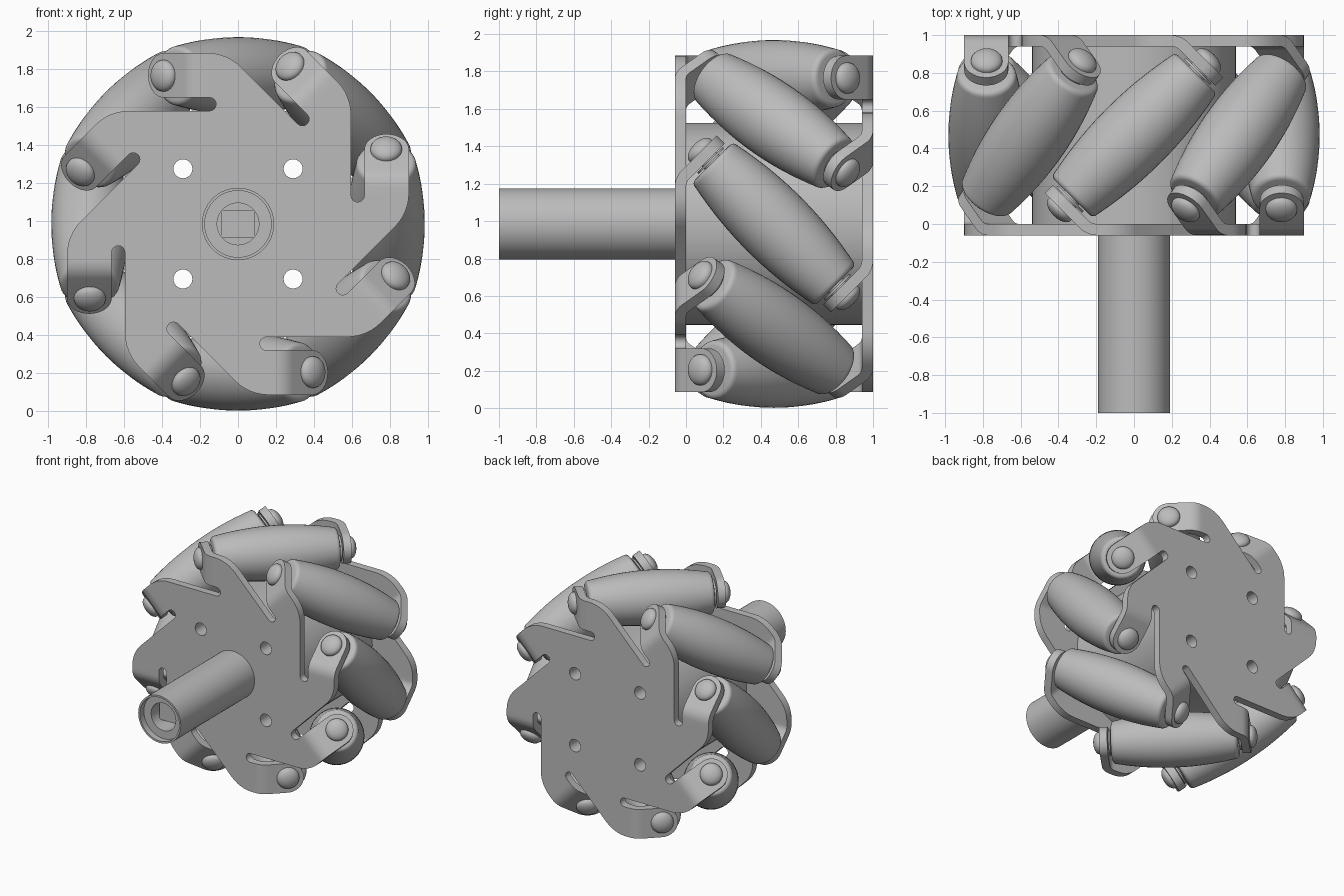
import bpy, bmesh
from math import sin, cos, pi, radians, tan
from mathutils import Matrix

if "Cube" in bpy.data.objects:
    bpy.data.objects.remove(bpy.data.objects["Cube"], do_unlink=True)

grey = bpy.data.materials.new("plain_grey")
grey.use_nodes = True
colour = (0.5, 0.5, 0.5, 1)
grey.diffuse_color = colour
grey.node_tree.nodes["Principled BSDF"].inputs["Base Color"].default_value = colour

COUNT = 8                 # rollers around the wheel
MID = 0.47                # middle of the wheel along y
THICK = 0.06              # plate thickness
CENTRE = Matrix.Translation((0, 0, 0.985))


def finish(name, bm, matrix, thickness=0):
    bmesh.ops.recalc_face_normals(bm, faces=bm.faces)
    mesh = bpy.data.meshes.new(name)
    bm.to_mesh(mesh)
    bm.free()
    mesh.materials.append(grey)
    ob = bpy.data.objects.new(name, mesh)
    bpy.context.collection.objects.link(ob)
    ob.matrix_world = matrix
    bpy.ops.object.select_all(action='DESELECT')
    bpy.context.view_layer.objects.active = ob
    ob.select_set(True)
    if thickness:
        mod = ob.modifiers.new("thickness", 'SOLIDIFY')
        mod.thickness, mod.offset = thickness, 0
        bpy.ops.object.modifier_apply(modifier=mod.name)
    bpy.ops.object.shade_smooth_by_angle(angle=radians(32))
    return ob


def copy(ob, name, matrix):
    twin = bpy.data.objects.new(name, ob.data)
    bpy.context.collection.objects.link(twin)
    twin.matrix_world = matrix
    return twin


def lathe(name, profile, matrix, steps=40):
    """Spin (radius, height) points around the local z axis."""
    bm = bmesh.new()
    verts = [bm.verts.new((r, 0, h)) for r, h in profile]
    edges = [bm.edges.new(pair) for pair in zip(verts, verts[1:])]
    bmesh.ops.spin(bm, geom=verts + edges, cent=(0, 0, 0), axis=(0, 0, 1),
                   angle=2 * pi, steps=steps)
    bmesh.ops.remove_doubles(bm, verts=bm.verts, dist=0.0005)
    return finish(name, bm, matrix)


def circle(r, x=0, z=0, n=24):
    return [(x + r * cos(2 * pi * i / n), z + r * sin(2 * pi * i / n)) for i in range(n)]


def sheet(outline, y):
    """Flat sheet with the four bolt holes; returns mesh and outline verts."""
    bm = bmesh.new()
    loops = [outline] + [circle(0.05, sx * 0.29, sz * 0.29)
                         for sx in (-1, 1) for sz in (-1, 1)]
    edges, rings = [], []
    for loop in loops:
        vs = [bm.verts.new((x, y, z)) for x, z in loop]
        edges += [bm.edges.new((vs[i - 1], vs[i])) for i in range(len(vs))]
        rings.append(vs)
    bmesh.ops.triangle_fill(bm, use_beauty=True, edges=edges, normal=(0, 1, 0))
    return bm, rings[0]


def turn(u, v, k):
    a = 2 * pi * k / COUNT
    return u * cos(a) - v * sin(a), u * sin(a) + v * cos(a)


# Side plate: eight arms, each with a relief slot and a tab bent by 45 degrees
OUTER, SLOT_OUT, SLOT_IN = 0.9, 0.665, 0.595
BEND_V, BEND_R, ROUND = 0.195, 0.1, 0.25
HALF = (OUTER - SLOT_OUT) / 2
ARC = BEND_R * pi / 4
TAB = 0.2245              # flat length from bend start to the screw
corner_v = OUTER - SLOT_IN * 2 ** 0.5 + ROUND * tan(pi / 8)
arm = [(OUTER - ROUND + ROUND * cos(a), corner_v + ROUND * sin(a))
       for a in [radians(-45 + 7.5 * i) for i in range(7)]]
base_index = len(arm)
arm += [(OUTER, BEND_V), (SLOT_OUT, BEND_V)]
slot_r = (SLOT_OUT - SLOT_IN) / 2
arm += [(SLOT_IN + slot_r + slot_r * cos(a), 0.15 - slot_r * sin(a))
        for a in [pi * i / 8 for i in range(9)]]


def bent(d):
    a = min(d / BEND_R, pi / 4)
    rest = max(d - ARC, 0) * cos(pi / 4)
    return BEND_V + BEND_R * sin(a) + rest, -THICK / 2 + BEND_R * (1 - cos(a)) + rest


rows = [(ARC * i / 6, HALF) for i in range(1, 7)]
rows += [(TAB + HALF * sin(t), HALF * cos(t)) for t in [radians(9.5 * i) for i in range(10)]]

bm, ring = sheet([turn(u, v, k) for k in range(COUNT) for u, v in arm], -THICK / 2)
for k in range(COUNT):
    start = k * len(arm) + base_index
    last = ring[start], ring[start + 1]
    for d, half in rows:
        v, y = bent(d)
        row = []
        for side in (1, -1):
            x, z = turn(OUTER - HALF + side * half, v, k)
            row.append(bm.verts.new((x, y, z)))
        bm.faces.new((last[0], last[1], row[1], row[0]))
        last = row
front_plate = finish("front_plate", bm, CENTRE, THICK)
FLIP = Matrix.Translation((0, 2 * MID, 0)) @ Matrix.Rotation(pi, 4, 'X')
copy(front_plate, "back_plate", CENTRE @ FLIP)

# Central drum with bolt holes running through it
bm, ring = sheet(circle(0.54, n=72), MID)
finish("drum", bm, CENTRE, 2 * MID)

# Drive shaft with a stepped socket, along -y
SHAFT = CENTRE @ Matrix.Rotation(pi / 2, 4, 'X')
lathe("shaft", [(0.19, 0.05), (0.19, 1.0), (0.175, 1.0), (0.175, 0.95),
                (0.11, 0.95), (0.11, 0.6), (0, 0.6)], SHAFT, 64)
bm = bmesh.new()
bmesh.ops.create_cube(bm, size=1, matrix=Matrix.Translation((0, 0, 0.72))
                      @ Matrix.Diagonal((0.18, 0.145, 0.3, 1)))
finish("socket_key", bm, SHAFT)

# Barrel rollers on slanted axles with domed screws
END = 0.465
half_barrel = [(0.203 - 0.043 * (i / 8) ** 2, 0.43 * i / 8) for i in range(9)]
half_barrel += [(0.13 + 0.029 * cos(a), 0.435 + 0.03 * sin(a))
                for a in [pi / 8 * i for i in range(5)]]
half_barrel.append((0, END))
barrel = [(r, -h) for r, h in reversed(half_barrel[1:])] + half_barrel
FACE = 0.545
dome = [(0, FACE), (0.083, FACE), (0.083, FACE + 0.012)]
dome += [(0.083 * cos(a), FACE + 0.012 + 0.045 * sin(a))
         for a in [pi / 16 * i for i in range(1, 9)]]
washer = [(0, 0.472), (0.095, 0.472), (0.095, 0.485), (0, 0.485)]
axle = [(0, -0.53), (0.055, -0.53), (0.055, 0.53), (0, 0.53)]
TILT = Matrix.Translation((0.78, MID, 0)) @ Matrix.Rotation(pi / 4, 4, 'X')
SWAP = Matrix.Rotation(pi, 4, 'X')

first = {}
for k in range(COUNT):
    place = CENTRE @ Matrix.Rotation(-2 * pi * k / COUNT, 4, 'Y') @ TILT
    for part, profile, m in (("roller", barrel, place), ("axle", axle, place),
                             ("front_screw", dome, place), ("back_screw", dome, place @ SWAP),
                             ("front_washer", washer, place),
                             ("back_washer", washer, place @ SWAP)):
        name = f"{part}_{k + 1}"
        if part in first:
            copy(first[part], name, m)
        else:
            first[part] = lathe(name, profile, m)
